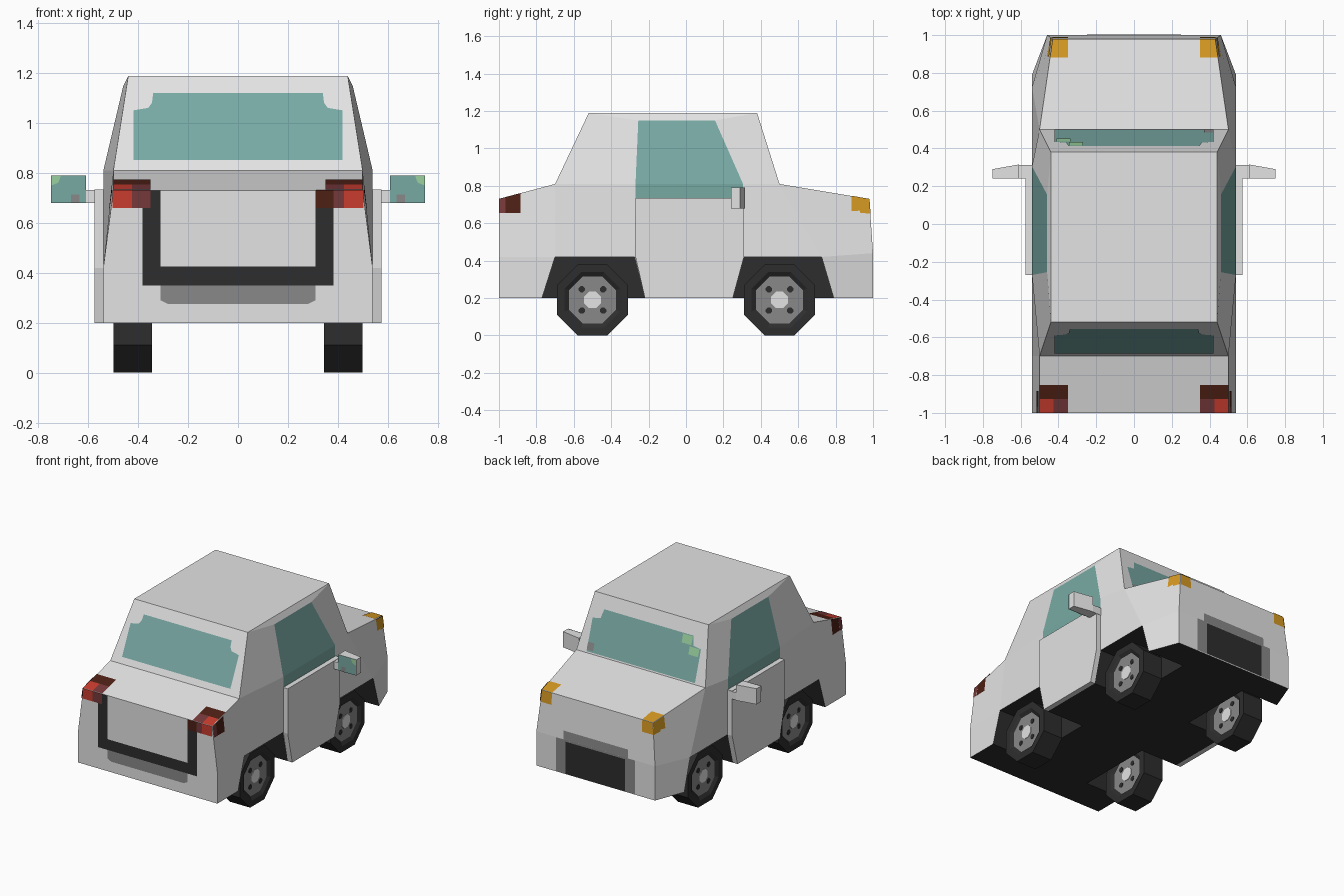
import bpy, bmesh, math
from mathutils import Vector, Matrix

if "Cube" in bpy.data.objects:
    bpy.data.objects.remove(bpy.data.objects["Cube"])


def mat(name, *c):
    m = bpy.data.materials.new(name)
    m.diffuse_color = (*c, 1)
    m.use_nodes = True
    m.node_tree.nodes["Principled BSDF"].inputs["Base Color"].default_value = m.diffuse_color
    return m


PAINT = mat("light_grey_paint", .77, .77, .77)
GLASS = mat("teal_glass", .19, .40, .37)
GLINT = mat("pale_green_glint", .32, .64, .34)
BLACK = mat("black_rubber", .027, .027, .027)
GREY = mat("mid_grey", .25, .25, .25)
RED = mat("red_light", .58, .045, .028)
MUTED = mat("dull_red_light", .18, .04, .042)
BROWN = mat("dark_brown_light", .075, .014, .007)
ORANGE = mat("orange_light", .67, .32, .016)


def finish(bm, name, *mats):
    me = bpy.data.meshes.new(name)
    bm.to_mesh(me)
    bm.free()
    for m in mats:
        me.materials.append(m)
    ob = bpy.data.objects.new(name, me)
    bpy.context.collection.objects.link(ob)
    return ob


def plate(name, pts, m, out, lift=.004):
    """Thin painted detail: one face facing 'out', lifted off the surface."""
    bm = bmesh.new()
    f = bm.faces.new([bm.verts.new(p) for p in pts])
    f.normal_update()
    if f.normal.dot(Vector(out)) < 0:
        f.normal_flip()
    n = f.normal.copy()
    for v in bm.verts:
        v.co += n * lift
    return finish(bm, name, m)


def prism(name, pts, vec, m):
    """Extrude a flat outline along vec."""
    bm = bmesh.new()
    f = bm.faces.new([bm.verts.new(p) for p in pts])
    r = bmesh.ops.extrude_face_region(bm, geom=[f])
    bmesh.ops.translate(bm, vec=vec, verts=[v for v in r["geom"] if isinstance(v, bmesh.types.BMVert)])
    if f.is_valid and not any(g is f for g in r["geom"]) and len(bm.faces) < len(pts) + 2:
        bm.faces.new([v for v in f.verts])
    bmesh.ops.recalc_face_normals(bm, faces=bm.faces)
    return finish(bm, name, m)


def sym(half):
    return half + [(-x, z) for x, z in reversed(half)]


# Body shell: right-side key points, mirrored to the left
P = dict(
    R0=(.54, -1, .2), R1=(.54, -1, .42), R2=(.5, -1, .73), R3=(.5, -.7, .81), R4=(.44, -.52, 1.19),
    F4=(.44, .38, 1.19), F3=(.5, .5, .81), F2=(.43, .98, .73), F1=(.46, 1, .44), F0=(.46, 1, .2),
    A=(.54, -.77, .2), B=(.54, -.7, .42), C=(.54, -.275, .42), D=(.54, -.22, .2),
    E=(.54, .25, .2), G=(.54, .31, .42), H=(.54, .725, .42), I=(.54, .79, .2),
    j=(.54, -.27, .73), k=(.54, .305, .73), J=(.54, -.27, .81), K=(.54, .305, .81),
    L=(.46, -.255, 1.15), M=(.46, .155, 1.15))
for n in "ABCDEGHI":                       # inner edge of wheel wells
    P[n + "i"] = (.25, P[n][1], P[n][2])
SIDE = ["R0 A B R1", "R1 B R3 R2", "B C j J R3", "C D E G", "C G k j", "G H F3 K k",
        "H I F0 F1", "H F1 F2 F3", "L M F4 R4", "R3 J L R4", "K F3 F4 M"]
WINDOW = ["j k K J", "J K M L"]
WELL = ["A Ai Bi B", "B Bi Ci C", "C Ci Di D", "Ai Di Ci Bi",
        "E Ei Gi G", "G Gi Hi H", "H Hi Ii I", "Ei Ii Hi Gi"]
ACROSS = ["R0 R1", "R1 R2", "R2 R3", "R3 R4", "R4 F4", "F4 F3", "F3 F2", "F2 F1", "F1 F0"]
FLOOR = ["R0 A Ai", "Ai Di", "Di D E Ei", "Ei Ii", "Ii I F0"]
bm = bmesh.new()
V = {(n, s): bm.verts.new((p[0] * s, p[1], p[2])) for n, p in P.items() for s in (1, -1)}
for group, mi in ((SIDE, 0), (WINDOW, 1), (WELL, 2)):
    for names in group:
        for s in (1, -1):
            bm.faces.new([V[n, s] for n in names.split()]).material_index = mi
for group, mi in ((ACROSS, 0), (FLOOR, 2)):
    for names in group:
        ns = names.split()
        bm.faces.new([V[n, 1] for n in ns] + [V[n, -1] for n in reversed(ns)]).material_index = mi
bmesh.ops.recalc_face_normals(bm, faces=bm.faces)
finish(bm, "car_body", PAINT, GLASS, BLACK)


# Windscreens on the sloped cabin ends
def on_tail(pts):
    return [(x, -.7 + (z - .81) * .18 / .38, z) for x, z in pts]


def on_nose(pts):
    return [(x, .5 - (z - .81) * .12 / .38, z) for x, z in pts]


def rect(x0, x1, z0, z1):
    return [(x0, z0), (x1, z0), (x1, z1), (x0, z1)]


plate("tail_window", on_tail(sym([(.42, .85), (.42, 1.05), (.36, 1.06), (.345, 1.08), (.34, 1.12)])), GLASS, (0, -1, 0))
plate("nose_window", on_nose(sym([(.42, .82), (.42, 1.03), (.36, 1.04), (.345, 1.1)])), GLASS, (0, 1, 0))
plate("window_glint_upper", on_nose(rect(-.345, -.27, 1.04, 1.095)), GLINT, (0, 1, 0), .007)
plate("window_glint_lower", on_nose(rect(-.41, -.335, .98, 1.03)), GLINT, (0, 1, 0), .007)
plate("window_mark", on_nose(rect(.37, .42, .83, .88)), GREY, (0, 1, 0), .007)


# Tail trim: black U-shaped strip and grey panel
def tail(pts):
    return [(x, -1, z) for x, z in pts]


plate("tail_trim", tail(sym([(.31, .425), (.31, .73), (.382, .73), (.382, .35)])), BLACK, (0, -1, 0), .002)
plate("tail_panel", tail(sym([(.31, .35), (.31, .29), (.28, .275)])), GREY, (0, -1, 0), .002)

# Nose grille
plate("grille_surround", [(x, 1, z) for x, z in sym([(.305, .205), (.305, .44)])], GREY, (0, 1, 0), .002)
plate("grille_top", [(-.25, 1, .44), (.25, 1, .44), (.25, .996, .5), (-.25, .996, .5)], GREY, (0, 1, 0), .002)
plate("grille", [(x, 1, z) for x, z in sym([(.23, .205), (.23, .43)])], BLACK, (0, 1, 0), .005)


# Doors, mirrors and lights on both sides
def deck(x0, x1, y0, y1):
    return [(x, y, .73 + (y + 1) * .267) for x, y in rect(x0, x1, y0, y1)]


for s, side in ((1, "right"), (-1, "left")):
    def m(pts):
        return [(x * s, y, z) for x, y, z in pts]

    prism(side + "_door", m([(.54, y, z) for y, z in (
        (-.27, .735), (.31, .735), (.31, .42), (.25, .2), (-.22, .2), (-.27, .42))]), (.035 * s, 0, 0), PAINT)
    prism(side + "_mirror_stem", m([(.54, .24, .68), (.62, .24, .68), (.62, .312, .68), (.54, .312, .68)]),
          (0, 0, .052), PAINT)
    prism(side + "_mirror", m([(.61, .24, .68), (.75, .24, .68), (.75, .29, .68), (.61, .315, .68)]),
          (0, 0, .11), PAINT)
    back = (0, -1, 0)
    plate(side + "_mirror_glass", m([(x, .24, z) for x, z in rect(.61, .75, .68, .79)]), GLASS, back, .002)
    plate(side + "_mirror_glint", m([(x, .24, z) for x, z in (
        (.75, .79), (.71, .79), (.72, .762), (.75, .75))]), GLINT, back, .004)
    plate(side + "_mirror_mark", m([(x, .24, z) for x, z in rect(.636, .67, .68, .715)]), GREY, back, .004)

    # tail lights wrap over rear face, deck and side
    for x0, x1, c in ((.425, .503, RED), (.35, .425, MUTED)):
        plate(side + "_tail_light", m(tail(rect(x0, x1, .66, .732))), c, back)
        plate(side + "_tail_light_top", m(deck(x0, min(x1, .5), -1, -.925)), c, (0, 0, 1))
    plate(side + "_tail_light_shade", m(deck(.35, .5, -.925, -.85)), BROWN, (0, 0, 1))
    if s == 1:
        plate("right_tail_light_inner", tail(rect(.312, .382, .66, .732)), BROWN, back, .006)
    for y0, y1, c in ((-1, -.965, MUTED), (-.965, -.885, BROWN)):
        top = lambda y: .73 + (y + 1) * .267
        plate(side + "_tail_light_side", m([(.5, y0, top(y0)), (.5, y1, top(y1)), (.512, y1, .655), (.51, y0, .655)]),
              c, (s, 0, 0), .005)

    # orange nose lights
    plate(side + "_nose_light_top", m([(.35, .98, .73), (.43, .98, .73), (.445, .88, .747), (.35, .88, .747)]),
          ORANGE, (0, 0, 1))
    plate(side + "_nose_light_front", m([(.35, .98, .73), (.43, .98, .73), (.437, .986, .65), (.35, .986, .65)]),
          ORANGE, (0, 1, 0))
    plate(side + "_nose_light_side", m([(.43, .98, .73), (.444, .885, .746), (.455, .885, .66), (.437, .986, .65)]),
          ORANGE, (s, 0, 0), .006)

    # Wheels: eight-sided tyre, recessed rim on both faces, cap and lugs
    for y, end in ((-.5, "tail"), (.5, "nose")):
        bm = bmesh.new()
        bmesh.ops.create_cone(bm, cap_ends=True, segments=8, radius1=.2057, radius2=.2057, depth=.155)
        bmesh.ops.rotate(bm, verts=bm.verts, matrix=Matrix.Rotation(math.pi / 8, 3, "Z"))
        caps = [f for f in bm.faces if abs(f.normal.z) > .9]
        bmesh.ops.inset_individual(bm, faces=caps, thickness=.045, depth=0)
        bmesh.ops.inset_individual(bm, faces=caps, thickness=.025, depth=-.015)
        for f in caps:
            f.material_index = 1
        spots = [(0, 0, .048, 2)] + [(a * .057, b * .057, .018, 0) for a in (1, -1) for b in (1, -1)]
        for px, py, r, mi in spots:
            old = set(bm.faces)
            bmesh.ops.create_cone(bm, cap_ends=True, segments=8, radius1=r, radius2=r, depth=.131,
                                  matrix=Matrix.Translation((px, py, 0)) @ Matrix.Rotation(math.pi / 8, 4, "Z"))
            for f in set(bm.faces) - old:
                f.material_index = mi
        bm.transform(Matrix.Translation((.422 * s, y, .19)) @ Matrix.Rotation(math.pi / 2, 4, "Y"))
        finish(bm, f"{end}_{side}_wheel", BLACK, GREY, PAINT)
